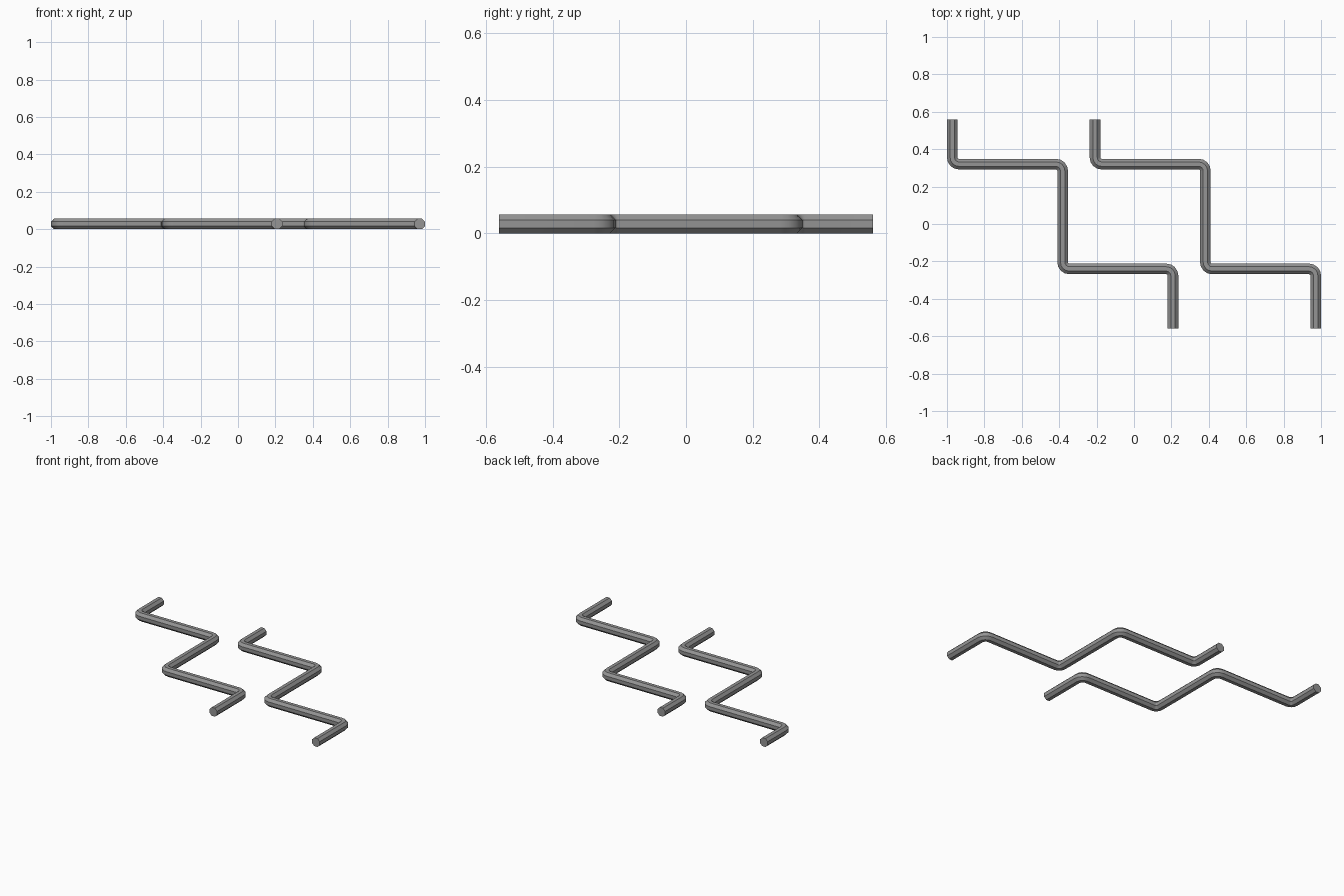
import bpy
import bmesh
from math import cos, sin, pi, tan
from mathutils import Vector

cube = bpy.data.objects.get("Cube")
if cube:
    bpy.data.objects.remove(cube, do_unlink=True)

HALF = 0.0285          # half the pipe's thickness across flats
SIDES = 8
BEND_RADIUS = 0.036
BEND_STEPS = 4
UP = Vector((0, 0, 1))

# Plain grey metal
grey = bpy.data.materials.new("grey metal")
grey.use_nodes = True
colour = (0.3, 0.3, 0.3, 1)
grey.diffuse_color = colour
grey.node_tree.nodes["Principled BSDF"].inputs["Base Color"].default_value = colour


def rounded_path(corners):
    """Points and directions along a path whose right-angle corners are arcs."""
    pts = [Vector((x, y, HALF)) for x, y in corners]
    path = [(pts[0], (pts[1] - pts[0]).normalized())]
    for before, corner, after in zip(pts, pts[1:], pts[2:]):
        d_in = (corner - before).normalized()
        d_out = (after - corner).normalized()
        centre = corner + (d_out - d_in) * BEND_RADIUS
        for i in range(BEND_STEPS + 1):
            a = pi / 2 * i / BEND_STEPS
            point = centre + (d_in * sin(a) - d_out * cos(a)) * BEND_RADIUS
            path.append((point, d_in * cos(a) + d_out * sin(a)))
    path.append((pts[-1], (pts[-1] - pts[-2]).normalized()))
    return path


def make_pipe(name, corners):
    """Sweep a flat-topped octagon along the rounded path and cap the ends."""
    bm = bmesh.new()
    radius = HALF / cos(pi / SIDES)
    rings = []
    for point, direction in rounded_path(corners):
        side = direction.cross(UP)
        angles = [2 * pi * (k + 0.5) / SIDES for k in range(SIDES)]
        rings.append([bm.verts.new(point + (side * cos(a) + UP * sin(a)) * radius)
                      for a in angles])
    for r, s in zip(rings, rings[1:]):
        for k in range(SIDES):
            n = (k + 1) % SIDES
            bm.faces.new((r[k], r[n], s[n], s[k]))
    bm.faces.new(rings[0])
    bm.faces.new(rings[-1])
    bmesh.ops.recalc_face_normals(bm, faces=bm.faces)
    mesh = bpy.data.meshes.new(name)
    bm.to_mesh(mesh)
    bm.free()
    mesh.materials.append(grey)
    pipe = bpy.data.objects.new(name, mesh)
    bpy.context.collection.objects.link(pipe)
    # Smooth bends, crisp long edges
    bpy.ops.object.select_all(action='DESELECT')
    pipe.select_set(True)
    bpy.context.view_layer.objects.active = pipe
    bpy.ops.object.shade_smooth_by_angle(angle=pi / 6)


# Two identical zigzag pipes side by side
STEP = 0.59
for name, x in (("right_pipe", HALF - 1), ("left_pipe", 1 - HALF - 2 * STEP)):
    make_pipe(name, [(x, 0.56), (x, 0.32), (x + STEP, 0.32),
                     (x + STEP, -0.24), (x + 2 * STEP, -0.24), (x + 2 * STEP, -0.56)])
